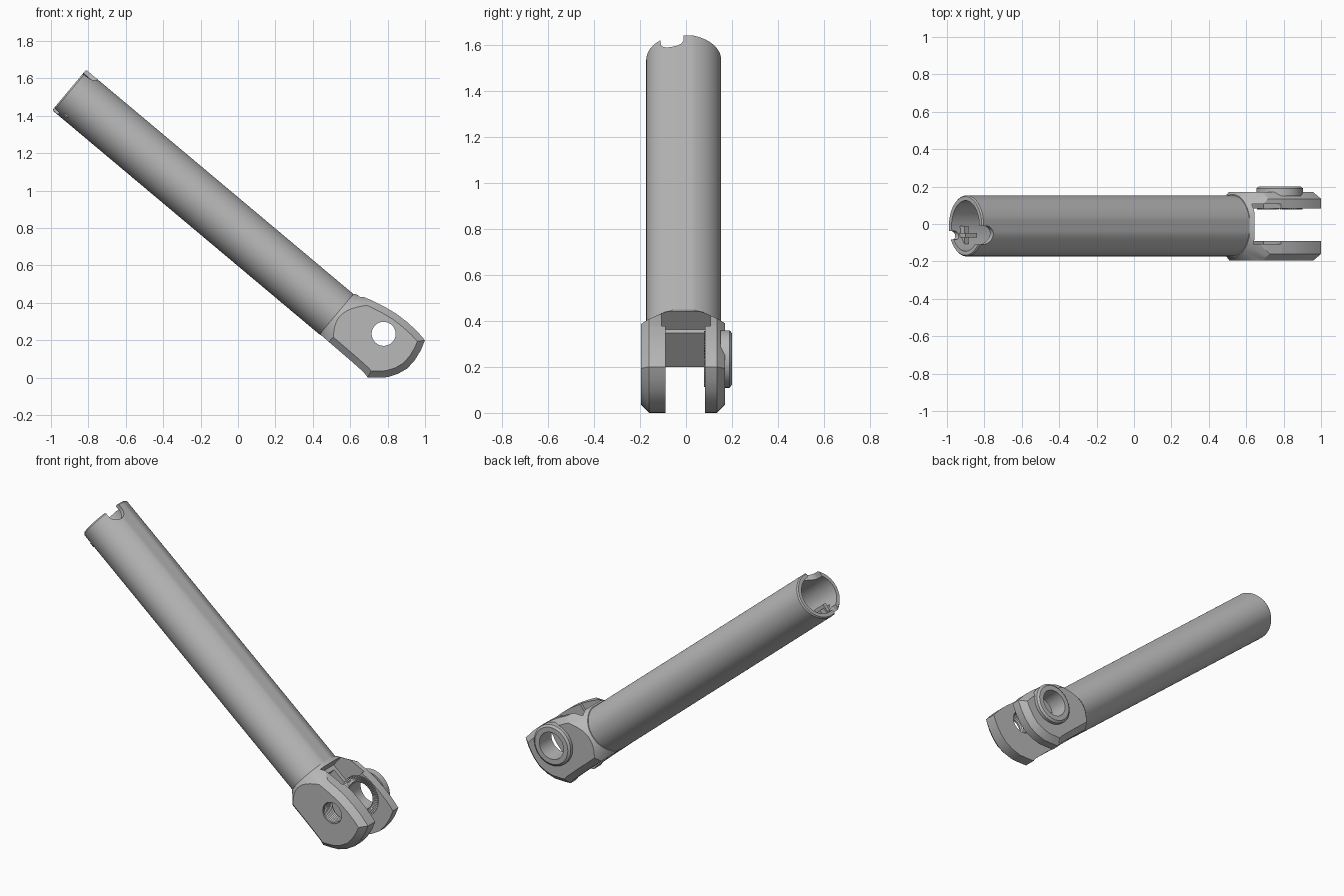
import bpy, bmesh, math
from mathutils import Matrix, Vector

if "Cube" in bpy.data.objects:
    bpy.data.objects.remove(bpy.data.objects["Cube"], do_unlink=True)

grey = bpy.data.materials.new("satin grey")
grey.use_nodes = True
grey.diffuse_color = (0.48, 0.48, 0.48, 1)
grey.node_tree.nodes["Principled BSDF"].inputs["Base Color"].default_value = (0.48, 0.48, 0.48, 1)

# The arm is built along local x, then tilted down by forty degrees
TILT = Matrix.Rotation(math.radians(40), 4, 'Y') @ Matrix.Translation((0, 0, 0.6))
MID = -0.01          # tube centre in y
PIN = (0.446, 0.08)  # pin centre in local x, z


def loft(name, rings, bevel=0):
    """Closed solid through equal-length rings, with flat end caps."""
    bm = bmesh.new()
    loops = [[bm.verts.new(p) for p in ring] for ring in rings]
    for a, b in zip(loops, loops[1:]):
        for i in range(len(a)):
            j = (i + 1) % len(a)
            bm.faces.new((a[i], a[j], b[j], b[i]))
    caps = [bm.faces.new(loops[0]), bm.faces.new(loops[-1])]
    bmesh.ops.recalc_face_normals(bm, faces=bm.faces)
    if bevel:
        edges = [e for c in caps for e in c.edges]
        bmesh.ops.bevel(bm, geom=edges, offset=bevel, segments=1, affect='EDGES')
    bm.transform(TILT)
    me = bpy.data.meshes.new(name)
    bm.to_mesh(me)
    bm.free()
    me.materials.append(grey)
    ob = bpy.data.objects.new(name, me)
    bpy.context.collection.objects.link(ob)
    return ob


def oval(x, ry, rz, flat=9, n=96):
    angles = [2 * math.pi * i / n for i in range(n)]
    return [(x, MID + ry * math.cos(a), min(rz * math.sin(a), flat)) for a in angles]


def lathe(name, profile, n=64):
    """Solid turned around the pin axis; profile is (y, radius)."""
    angles = [2 * math.pi * i / n for i in range(n)]
    return loft(name, [[(PIN[0] + r * math.cos(a), y, PIN[1] + r * math.sin(a))
                        for a in angles] for y, r in profile])


def box(name, x0, x1, y0, y1, z0, z1):
    return loft(name, [[(x, y0, z0), (x, y1, z0), (x, y1, z1), (x, y0, z1)] for x in (x0, x1)])


def slot(name, x, y, r, z0, z1):
    """Round-ended slot cutter, open towards the tube mouth."""
    arc = [math.radians(-90 + 10 * i) for i in range(19)]
    pts = [(x + r * math.cos(a), y + r * math.sin(a)) for a in arc]
    pts += [(x - 0.2, y + r), (x - 0.2, y - r)]
    return loft(name, [[(px, py, z) for px, py in pts] for z in (z0, z1)])


def cut(ob, tools, mode='DIFFERENCE'):
    for tool in tools:
        tool.hide_render = True
        mod = ob.modifiers.new("cut", 'BOOLEAN')
        mod.operation, mod.solver, mod.object = mode, 'EXACT', tool
        bpy.context.view_layer.update()
        result = bpy.data.meshes.new_from_object(
            ob.evaluated_get(bpy.context.evaluated_depsgraph_get()))
        ob.modifiers.clear()
        ob.data = result
        bpy.data.objects.remove(tool, do_unlink=True)


# Hollow tube with a narrow flat on top and notches at the open end
START, JOINT = -1.68, 0.19
tube = loft("tube", [oval(x, ry, rz, f) for x, ry, rz, f in (
    (START, 0.157, 0.137, 0.133), (START + 0.008, 0.163, 0.143, 0.139),
    (JOINT, 0.163, 0.143, 0.139))])
cut(tube, [loft("bore", [oval(x, 0.135, 0.115) for x in (START - 0.1, JOINT - 0.04)]),
           slot("top_notch", -1.65, -0.06, 0.05, 0.01, 0.3),
           slot("lower_notch", -1.66, -0.06, 0.022, -0.3, -0.06)])

# Small latch inside the tube mouth
box("latch_rib", -1.63, -1.55, -0.072, -0.048, -0.125, -0.06)
box("latch_bar", -1.62, -1.59, -0.11, -0.01, -0.12, -0.08)

# Fork: side outline extruded across, blended into the tube by a cone
outline = [(0.12, -0.14), (0.12, 0.138), (0.18, 0.139), (0.23, 0.16), (0.288, 0.178),
           (0.36, 0.195), (0.43, 0.206), (0.5, 0.209), (0.57, 0.206), (0.637, 0.196),
           (0.655, 0.14), (0.664, 0.08), (0.662, 0.02), (0.642, -0.035), (0.61, -0.085),
           (0.57, -0.121), (0.53, -0.153), (0.5, -0.146), (0.4, -0.143)]
fork = loft("fork", [[(x, y, z) for x, z in outline] for y in (-0.195, 0.17)], bevel=0.035)
cut(fork, [loft("blend_cone", [oval(0.185, 0.168, 0.147), oval(0.75, 0.62, 0.54)])], 'INTERSECT')
cut(fork, [box("fork_gap", 0.235, 0.9, -0.09, 0.083, -0.4, 0.4),
           box("gap_relief", 0.21, 0.36, -0.106, 0.106, 0.05, 0.4)])

# Boss on the back lug, bored for the pin
boss = lathe("pin_boss", [(0.15, 0.125), (0.19, 0.125), (0.2, 0.112)])
thread = [(-0.25, 0.064)]
for i in range(8):
    thread += [(-0.185 + i * 0.012, 0.064), (-0.179 + i * 0.012, 0.072)]
thread += [(-0.08, 0.066), (0, 0.066)]
cut(fork, [lathe("threaded_hole", thread),
           lathe("pin_hole", [(0, 0.082), (0.3, 0.082)])])
cut(boss, [lathe("boss_hole", [(0, 0.082), (0.3, 0.082)])])

# Radial serrations on the inner face of the back lug
bm = bmesh.new()
TEETH = 60
for i in range(TEETH):
    a = 2 * math.pi * i / TEETH
    out = Vector((math.cos(a), 0, math.sin(a)))
    side = Vector((-out.z, 0, out.x))
    ends = []
    for r in (0.086, 0.122):
        c = Vector((PIN[0], 0.084, PIN[1])) + out * r
        w = side * r * math.pi / TEETH * 0.8
        ends.append([bm.verts.new(p) for p in (c - w, c + w, c - Vector((0, 0.006, 0)))])
    (a0, b0, c0), (a1, b1, c1) = ends
    for f in ((a0, b0, c0), (a1, c1, b1), (a0, c0, c1, a1), (c0, b0, b1, c1), (b0, a0, a1, b1)):
        bm.faces.new(f)
bmesh.ops.recalc_face_normals(bm, faces=bm.faces)
bm.transform(TILT)
me = bpy.data.meshes.new("serrations")
bm.to_mesh(me)
bm.free()
me.materials.append(grey)
bpy.context.collection.objects.link(bpy.data.objects.new("serrations", me))

# Smooth the round surfaces, keep machined edges sharp
bpy.ops.object.select_all(action='DESELECT')
for ob in (tube, fork, boss):
    ob.select_set(True)
bpy.context.view_layer.objects.active = tube
bpy.ops.object.shade_smooth_by_angle(angle=math.radians(25))
